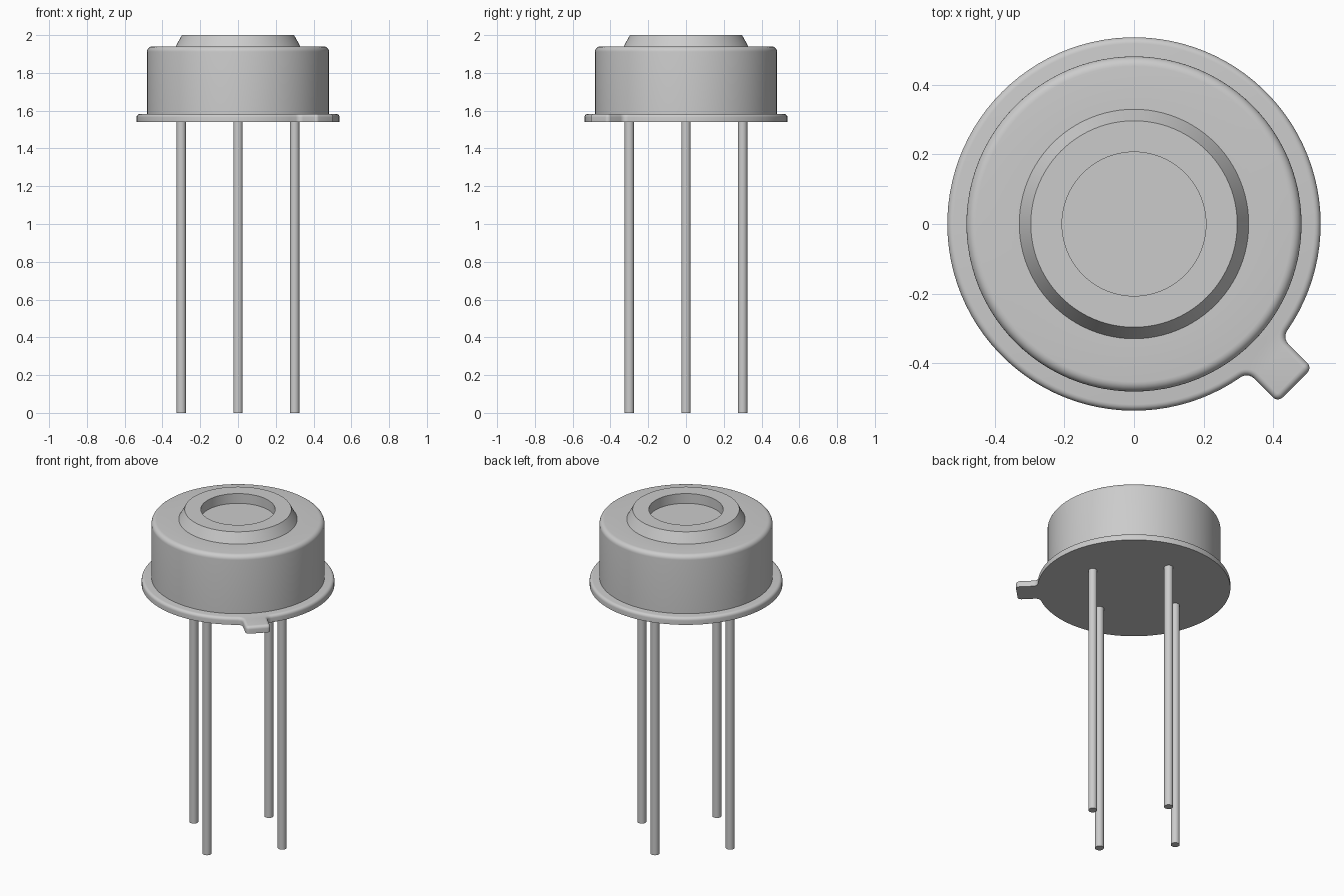
import bpy, bmesh
from math import sin, cos, pi, sqrt, atan2, asin, radians
from mathutils import Vector

cube = bpy.data.objects.get("Cube")
if cube:
    bpy.data.objects.remove(cube, do_unlink=True)

metal = bpy.data.materials.new("grey metal")
metal.use_nodes = True
GREY = (0.6, 0.6, 0.6, 1)
metal.diffuse_color = GREY
metal.node_tree.nodes["Principled BSDF"].inputs["Base Color"].default_value = GREY


def finish(name, bm):
    """Turn a bmesh into a smooth shaded object with crisp edges."""
    bmesh.ops.recalc_face_normals(bm, faces=bm.faces)
    mesh = bpy.data.meshes.new(name)
    bm.to_mesh(mesh)
    bm.free()
    mesh.materials.append(metal)
    obj = bpy.data.objects.new(name, mesh)
    bpy.context.collection.objects.link(obj)
    bpy.ops.object.select_all(action='DESELECT')
    obj.select_set(True)
    bpy.context.view_layer.objects.active = obj
    bpy.ops.object.shade_smooth_by_angle(angle=radians(30))
    return obj


def lathe(name, profile, steps=96):
    """Spin a (radius, height) profile around the z axis."""
    bm = bmesh.new()
    verts = [bm.verts.new((r, 0, z)) for r, z in profile]
    edges = [bm.edges.new(pair) for pair in zip(verts, verts[1:])]
    bmesh.ops.spin(bm, geom=verts + edges, cent=(0, 0, 0), axis=(0, 0, 1),
                   angle=2 * pi, steps=steps, use_duplicate=False)
    bmesh.ops.remove_doubles(bm, verts=bm.verts, dist=1e-5)
    return finish(name, bm)


def arc(cx, cy, r, a0, a1, n):
    return [(cx + r * cos(a0 + (a1 - a0) * i / n),
             cy + r * sin(a0 + (a1 - a0) * i / n)) for i in range(n + 1)]


# Can with rounded shoulder, raised conical rim and recessed window
CAN_R, CAN_TOP, FILLET = 0.482, 1.94, 0.028
can_profile = [(0, CAN_TOP), (0.207, CAN_TOP), (0.207, 2.0), (0.297, 2.0), (0.33, CAN_TOP)]
can_profile += arc(CAN_R - FILLET, CAN_TOP - FILLET, FILLET, pi / 2, 0, 6)
can_profile += [(CAN_R, 1.56)]
lathe("can", can_profile)

# Flange outline: a disc with a rounded tab, first laid out along +x
FLANGE_R, BOTTOM, TOP = 0.537, 1.54, 1.583
TAB_END, TAB_HALF, CORNER, ROOT = 0.655, 0.07, 0.02, 0.03
root_y = TAB_HALF + ROOT
root_x = sqrt((FLANGE_R + ROOT) ** 2 - root_y ** 2)
root_angle = asin(root_y / (FLANGE_R + ROOT))
half = arc(TAB_END - CORNER, TAB_HALF - CORNER, CORNER, 0, pi / 2, 5)
half += arc(root_x, root_y, ROOT, -pi / 2, root_angle - pi, 6)
half += arc(0, 0, FLANGE_R, root_angle, pi, 48)[1:]
outline = half + [(x, -y) for x, y in reversed(half[:-1])]

# Stack the outline in inset rings so the upper edge is rounded
EDGE = 0.018
layers = [(0, BOTTOM)] + [(EDGE - x, TOP - EDGE + z) for x, z in arc(0, 0, EDGE, 0, pi / 2, 5)]
turn = -pi / 4
count = len(outline)
bm = bmesh.new()
rings = []
for inset, z in layers:
    ring = []
    for i, (x, y) in enumerate(outline):
        before, after = Vector(outline[i - 1]), Vector(outline[(i + 1) % count])
        t = (after - before).normalized()
        px, py = x - t.y * inset, y + t.x * inset
        ring.append(bm.verts.new((px * cos(turn) - py * sin(turn),
                                  px * sin(turn) + py * cos(turn), z)))
    rings.append(ring)
for low, high in zip(rings, rings[1:]):
    for i in range(count):
        j = (i + 1) % count
        bm.faces.new((low[i], low[j], high[j], high[i]))
bm.faces.new(list(reversed(rings[0])))
bm.faces.new(rings[-1])
finish("base_flange", bm)

# Four straight leads
PIN_R, PIN_RING = 0.025, 0.3
for k, side in enumerate(("left", "back", "right", "front")):
    pin = lathe(side + "_lead", [(0, 0), (PIN_R, 0), (PIN_R, 1.55), (0, 1.55)], 24)
    pin.location = (PIN_RING * cos(k * pi / 2), PIN_RING * sin(k * pi / 2), 0)
